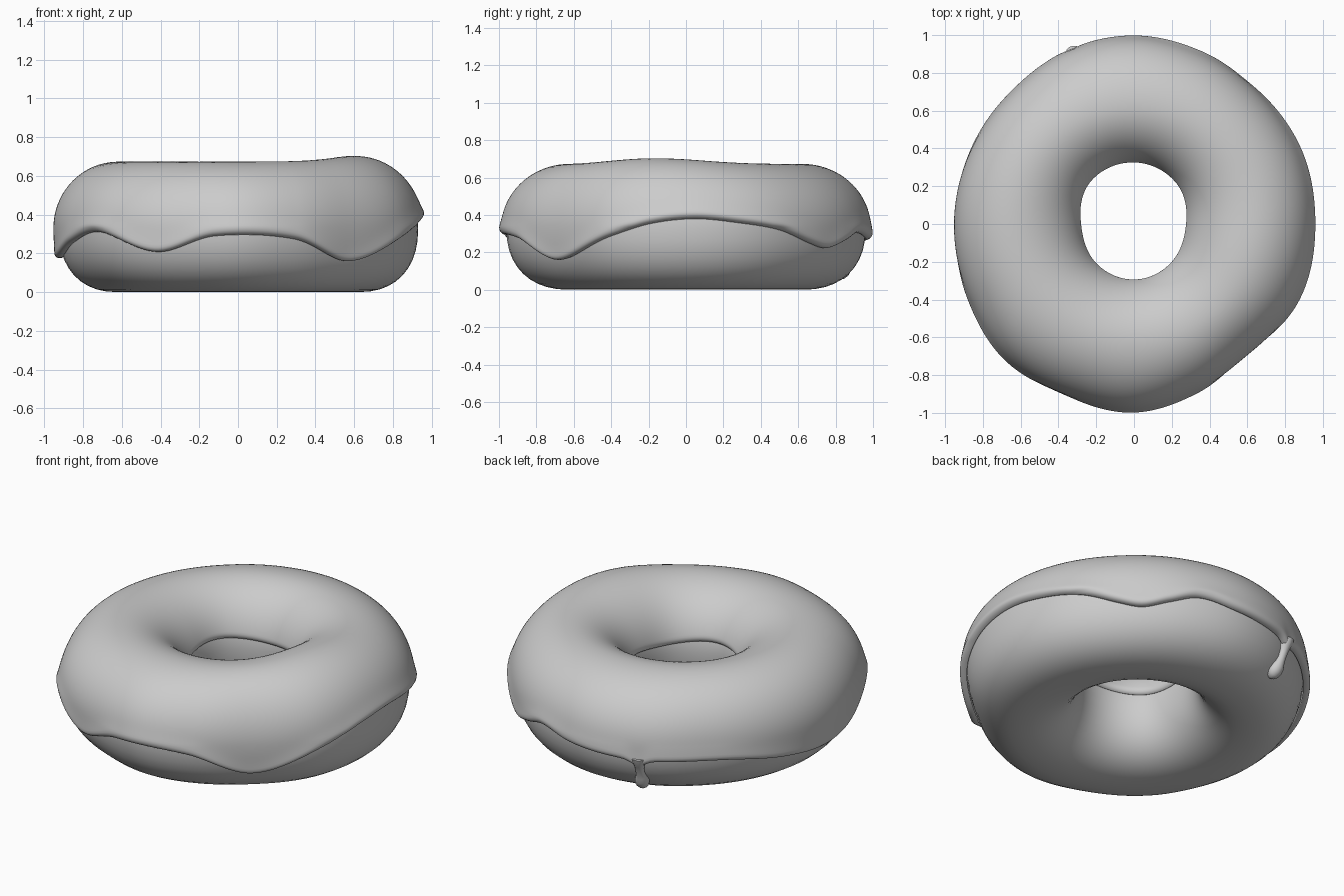
import bpy, bmesh
from math import sin, cos, pi, asin, radians, exp, sqrt, copysign

if "Cube" in bpy.data.objects:
    bpy.data.objects.remove(bpy.data.objects["Cube"])

ZC, RC = 0.33, 0.62          # centre height and radius of the ring's tube

# values around the ring: (angle in degrees, value)
OUTER = [(0, .93), (22, .935), (45, .93), (70, .945), (90, .96), (110, .95), (135, .92), (180, .925),
         (205, .93), (225, .955), (250, .945), (270, .96), (290, .92), (310, .89), (335, .925)]
HOLE = [(0, .29), (45, .325), (90, .345), (135, .335), (180, .295), (225, .305), (270, .305), (315, .30)]
EDGE = [(3, .375), (18, .355), (32, .32), (45, .25), (53, .225), (62, .26), (72, .305), (85, .28),
        (97, .265), (110, .255), (138, .25), (160, .205), (178, .18), (192, .20), (205, .26), (222, .31),
        (244, .21), (263, .29), (288, .275), (310, .165), (335, .29), (348, .35)]
DRIP = 109.5


def loop_value(table, deg):
    """Smooth interpolation of a table that wraps at 360 degrees."""
    t = [(a + k, v) for k in (-360, 0, 360) for a, v in table]
    i = max(j for j in range(len(t)) if t[j][0] <= deg)
    (a0, v0), (a1, v1), (a2, v2), (a3, v3) = t[i - 1:i + 3]
    h, u = a2 - a1, (deg - a1) / (a2 - a1)
    m1, m2 = h * (v2 - v0) / (a2 - a0), h * (v3 - v1) / (a3 - a1)
    return ((2*u**3 - 3*u*u + 1) * v1 + (u**3 - 2*u*u + u) * m1
            + (3*u*u - 2*u**3) * v2 + (u**3 - u*u) * m2)


def surface(deg, a, off=0.0):
    """Point on the dough at ring angle deg and section angle a, lifted by off."""
    n = 2.0 if sin(a) > 0 else 2.3
    d = min((deg + 15) % 360, 360 - (deg + 15) % 360)
    top = 0.315 + 0.03 * exp(-(d / 32) ** 2)
    half_h = top if sin(a) > 0 else ZC
    half_w = loop_value(OUTER, deg) - RC if cos(a) > 0 else RC - loop_value(HOLE, deg)
    r = RC + half_w * copysign(abs(cos(a)) ** (2 / n), cos(a)) + off * cos(a)
    z = ZC + half_h * copysign(abs(sin(a)) ** (2 / n), sin(a)) + off * sin(a)
    t = radians(deg)
    return (r * cos(t), r * sin(t), z)


def section_angle(z):
    if z > ZC:
        return asin((z - ZC) / 0.315)
    return -asin(((ZC - z) / ZC) ** 1.15)


def ring_mesh(name, sections):
    """Join closed cross-sections into a closed ring."""
    bm = bmesh.new()
    rows = [[bm.verts.new(p) for p in s] for s in sections]
    n, m = len(rows), len(rows[0])
    for i in range(n):
        for j in range(m):
            p, q = rows[i], rows[(i + 1) % n]
            bm.faces.new((p[j], q[j], q[(j + 1) % m], p[(j + 1) % m]))
    bmesh.ops.recalc_face_normals(bm, faces=bm.faces)
    for f in bm.faces:
        f.smooth = True
    me = bpy.data.meshes.new(name)
    bm.to_mesh(me)
    bm.free()
    ob = bpy.data.objects.new(name, me)
    bpy.context.collection.objects.link(ob)
    return ob


# dough ring
ring_mesh("dough", [[surface(i * 3.75, 2 * pi * j / 40) for j in range(40)] for i in range(96)])


# icing: rounded, beaded edges with a wavy outer rim
def icing_section(deg):
    z = loop_value(EDGE, deg) - 0.03 * exp(-((deg - DRIP) / 3.2) ** 2)
    a_out = section_angle(z)
    a_in = pi - section_angle(0.39 + 0.012 * sin(radians(3 * deg)))
    pts, n = [], 56
    for j in range(n + 1):
        u = 0.5 - 0.5 * cos(pi * j / n)          # denser towards both rims
        a = a_out + (a_in - a_out) * u
        s_out, s_in = a - a_out, a_in - a
        off = 0.028 + 0.014 * exp(-(s_out / 0.17) ** 2)
        s = min(s_out, s_in)
        if s < 0.1:
            off *= sqrt(max(0, 1 - (1 - s / 0.1) ** 2))
        pts.append(surface(deg, a, max(off, 0.004)))
    for j in range(1, 24):                       # underside
        pts.append(surface(deg, a_in + (a_out - a_in) * j / 24, 0.002))
    return pts


ring_mesh("icing", [icing_section(i * 1.25) for i in range(288)])

# drip: thin run ending in a round bead, lying on the dough
path = [(.275, .045), (.25, .040), (.225, .030), (.20, .025), (.17, .024), (.145, .029),
        (.125, .038), (.105, .041), (.088, .036), (.075, .022), (.07, .004)]
cu = bpy.data.curves.new("icing_drip", 'CURVE')
cu.dimensions = '3D'
cu.bevel_depth = 1.0
cu.bevel_resolution = 5
cu.use_fill_caps = True
sp = cu.splines.new('POLY')
sp.points.add(len(path) - 1)
for p, (z, r) in zip(sp.points, path):
    p.co = (*surface(DRIP, section_angle(z), 0.006), 1)
    p.radius = r
sp.use_smooth = True
bpy.context.collection.objects.link(bpy.data.objects.new("icing_drip", cu))
